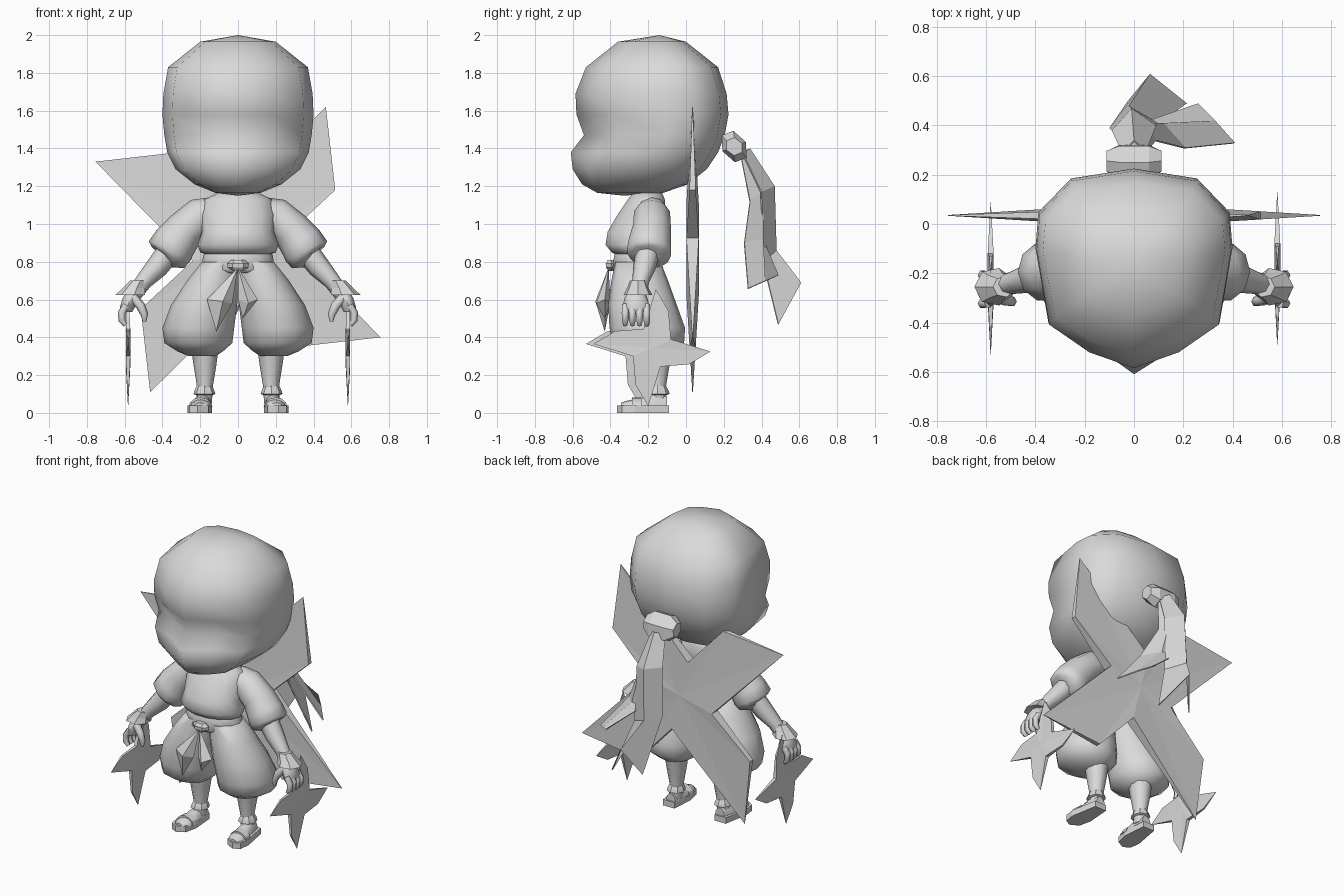
import bpy, bmesh, math
from mathutils import Vector

if "Cube" in bpy.data.objects:
    bpy.data.objects.remove(bpy.data.objects["Cube"], do_unlink=True)

grey = bpy.data.materials.new("plain_grey")
grey.use_nodes = True
grey.diffuse_color = (0.7, 0.7, 0.7, 1)
grey.node_tree.nodes["Principled BSDF"].inputs["Base Color"].default_value = (0.7, 0.7, 0.7, 1)
SIDES = ((1, "left_"), (-1, "right_"))


def finish(name, bm, smooth):
    bmesh.ops.recalc_face_normals(bm, faces=bm.faces[:])
    mesh = bpy.data.meshes.new(name)
    bm.to_mesh(mesh)
    bm.free()
    mesh.materials.append(grey)
    ob = bpy.data.objects.new(name, mesh)
    bpy.context.collection.objects.link(ob)
    if smooth:
        bpy.ops.object.select_all(action="DESELECT")
        ob.select_set(True)
        bpy.context.view_layer.objects.active = ob
        bpy.ops.object.shade_smooth_by_angle(angle=math.radians(smooth))
    return ob


def loft(name, rings, smooth=55, side=1):
    """Skin closed rings of points; a ring of one point closes to a tip."""
    bm = bmesh.new()
    loops = [[bm.verts.new((p[0] * side, p[1], p[2])) for p in r] for r in rings]
    for a, b in zip(loops, loops[1:]):
        n = max(len(a), len(b))
        for i in range(n):
            j = (i + 1) % n
            if len(a) == 1:
                bm.faces.new((a[0], b[i], b[j]))
            elif len(b) == 1:
                bm.faces.new((a[i], a[j], b[0]))
            else:
                bm.faces.new((a[i], a[j], b[j], b[i]))
    for cap in (loops[0], loops[-1]):
        if len(cap) > 2:
            bm.faces.new(cap)
    return finish(name, bm, smooth)


def flat_ring(z, x, y, rx, ry, n=10):
    return [(x + rx * math.cos(math.tau * i / n), y + ry * math.sin(math.tau * i / n), z)
            for i in range(n)]


def tube(name, stations, n=8, smooth=55, side=1):
    """Round limb through stations of x, y, z, radius."""
    pts = [Vector(s[:3]) for s in stations]
    rings = []
    for i, s in enumerate(stations):
        d = (pts[min(i + 1, len(pts) - 1)] - pts[max(i - 1, 0)]).normalized()
        u = d.cross(Vector((0, 1, 0))).normalized()
        v = d.cross(u)
        rings.append([pts[i] + s[3] * (u * math.cos(math.tau * k / n) + v * math.sin(math.tau * k / n))
                      for k in range(n)])
    return loft(name, rings, smooth, side)


def star(name, centre, tip, corner, notch, depth, place):
    """Slab of four hooked blades, sharpened towards the tips."""
    bm = bmesh.new()
    sheets = []
    for d in (depth, -depth):
        rim = []
        for k in range(4):
            c, s = math.cos(k * math.pi / 2), math.sin(k * math.pi / 2)
            for (a, b), t in ((corner, d * .5), (tip, d * .05), (notch, d)):
                rim.append(bm.verts.new(Vector(centre) + Vector(place(a * c - b * s, a * s + b * c, t))))
        hub = bm.verts.new(Vector(centre) + Vector(place(0, 0, d)))
        for i in range(len(rim)):
            bm.faces.new((hub, rim[i], rim[(i + 1) % len(rim)]))
        sheets.append(rim)
    a, b = sheets
    for i in range(len(a)):
        j = (i + 1) % len(a)
        bm.faces.new((a[i], a[j], b[j], b[i]))
    return finish(name, bm, 0)


def sheet(name, rows):
    """Folded cloth from rows of points."""
    bm = bmesh.new()
    grid = [[bm.verts.new(p) for p in r] for r in rows]
    for a, b in zip(grid, grid[1:]):
        for i in range(len(a) - 1):
            bm.faces.new((a[i], a[i + 1], b[i + 1], b[i]))
    ob = finish(name, bm, 0)
    mod = ob.modifiers.new("thickness", "SOLIDIFY")
    mod.thickness = 0.008
    return ob


# Head: half outline as width fraction, front-to-back fraction and eye hollow weight
HALF = [(0, 0, 0), (.46, .08, 1), (.87, .22, .25), (1, .6, 0), (.97, .78, 0), (.64, .95, 0), (0, 1, 0)]


def head_ring(z, w, front, back, dent=0):
    half = [(w * x, front + (back - front) * (t + dent * k), z) for x, t, k in HALF]
    return half + [(-x, y, zz) for x, y, zz in half[-2:0:-1]]


loft("head", [
    [(0, -.14, 2.0)],
    head_ring(1.965, .2, -.36, .0), head_ring(1.83, .37, -.53, .17),
    head_ring(1.69, .395, -.585, .215), head_ring(1.58, .4, -.58, .225, .02),
    head_ring(1.47, .39, -.54, .205, .06), head_ring(1.38, .375, -.61, .17, .08),
    head_ring(1.29, .33, -.6, .11, .04), head_ring(1.21, .23, -.55, .01, .03),
    head_ring(1.165, .12, -.47, -.12),
    [(0, -.33, 1.15)]], smooth=80)

# Headband knot and its two tails
loft("headband_knot", [
    [(x, .255 + ry * math.cos(a) - rz * math.sin(a) * .5, 1.41 + rz * math.sin(a) + ry * math.cos(a) * .4)
     for a in [math.tau * i / 6 for i in range(6)]]
    for x, ry, rz in ((-.112, .042, .045), (-.06, .062, .082), (.06, .062, .082), (.112, .042, .045))], smooth=0)
sheet("headband_tail_long", [
    [(-.05, .29, 1.38), (0, .34, 1.4), (.05, .3, 1.38)],
    [(-.09, .38, 1.2), (-.01, .47, 1.2), (.09, .4, 1.17)],
    [(-.1, .39, .88), (-.02, .48, .86), (.1, .41, .8)],
    [(-.025, .5, .5), (.065, .61, .69), (.215, .49, .47)]])
sheet("headband_tail_short", [
    [(-.02, .31, 1.38), (.02, .32, 1.39), (.05, .29, 1.37)],
    [(0, .41, 1.2), (.05, .41, 1.18), (.09, .34, 1.12)],
    [(.03, .41, .92), (.12, .41, .92), (.21, .31, .9)],
    [(.26, .49, .73), (.33, .42, .7), (.41, .33, .66)]])

# Neck, shirt and belt
loft("neck", [flat_ring(z, 0, -.2, .07, .065) for z in (1.1, 1.22)])
loft("shirt", [flat_ring(z, 0, y, rx, ry, 14) for z, y, rx, ry in (
    (1.18, -.2, .08, .07), (1.13, -.21, .18, .1), (1.05, -.235, .2, .13), (.96, -.265, .19, .153),
    (.89, -.272, .215, .158), (.85, -.262, .2, .135), (.84, -.26, .17, .115))], smooth=70)
loft("belt", [flat_ring(z, 0, -.255, r, r * .7, 14) for z, r in ((.86, .17), (.83, .185), (.76, .195), (.74, .17))])

# Belt knot and hanging ends
loft("belt_knot", [flat_ring(z, 0, -.395, r, r * .6, 6)
                   for z, r in ((.81, .035), (.79, .058), (.77, .055), (.75, .025))], smooth=0)
for name, left, right, low, fold in (
        ("belt_end_right", (-.165, -.43, .6), (-.03, -.43, .58), (-.115, -.43, .43), (-.08, -.48, .59)),
        ("belt_end_left", (.0, -.43, .6), (.105, -.43, .6), (.025, -.43, .5), (.055, -.475, .58))):
    back = (fold[0], -.4, fold[2])
    loft(name, [[(0, -.41, .77)], [left, fold, right, back], [low]], smooth=0)

for s, side in SIDES:
    # Puffed sleeve, forearm and flared cuff
    tube(side + "sleeve", [(.12, -.18, 1.06, .085), (.2, -.18, 1.04, .1), (.28, -.18, .97, .105),
                           (.335, -.19, .9, .117), (.363, -.195, .855, .122), (.373, -.195, .825, .105),
                           (.39, -.2, .815, .05)], 10, 70, s)
    tube(side + "forearm", [(.36, -.2, .86, .065), (.43, -.22, .77, .06), (.5, -.24, .695, .045),
                            (.555, -.25, .62, .04)], 8, 70, s)
    loft(side + "cuff", [flat_ring(z, x, -.255, r, r * .95, 7) for z, x, r in (
        (.7, .527, .045), (.66, .55, .062), (.625, .566, .082), (.635, .56, .04))], 0, s)

    # Hand with curled fingers and thumb
    loft(side + "palm", [flat_ring(z, x, -.265, rx, ry, 8) for z, x, rx, ry in (
        (.66, .545, .03, .035), (.61, .57, .04, .06), (.56, .585, .04, .072), (.535, .59, .03, .068))], 60, s)
    for i in range(4):
        y = -.322 + i * .038
        tube(f"{side}finger_{i + 1}", [(.59, y, .57, .02), (.615, y, .53, .021),
                                       (.615, y, .49, .019), (.595, y, .465, .012)], 6, 70, s)
    tube(side + "thumb", [(.555, -.295, .61, .026), (.515, -.31, .565, .025),
                          (.495, -.315, .52, .02), (.495, -.315, .485, .01)], 6, 70, s)

    # Balloon trouser leg, shin and ankle wrap
    loft(side + "trouser_leg", [flat_ring(z, x, y, rx, ry, 12) for z, x, y, rx, ry in (
        (.8, .09, -.255, .1, .12), (.7, .13, -.245, .14, .15), (.57, .18, -.23, .175, .182),
        (.45, .21, -.205, .19, .2), (.37, .21, -.2, .18, .19), (.325, .2, -.19, .12, .13),
        (.3, .19, -.18, .07, .08))], 70, s)
    loft(side + "shin", [flat_ring(z, x, -.15, r, r * 1.1) for z, x, r in (
        (.36, .175, .075), (.25, .175, .06), (.14, .175, .042), (.05, .18, .042))], 70, s)
    loft(side + "ankle_wrap", [flat_ring(z, .178, -.15, r, r * 1.1, 8) for z, r in (
        (.145, .04), (.12, .052), (.1, .058), (.095, .045))], 0, s)

    # Sandal: sole, foot and strap
    outline = [(-.04, -.09), (.045, -.09), (.055, -.17), (.068, -.27), (.055, -.34), (.01, -.365),
               (-.045, -.335), (-.06, -.25)]
    loft(side + "sole", [[(.193 + x - .05 * (y + .15), y, z) for x, y in outline] for z in (0, .04)], 0, s)
    loft(side + "foot", [[(.187 + w * math.cos(a) - .08 * (y + .15), y, .035 + h * max(0, math.sin(a)))
                          for a in [math.pi * k / 6 for k in range(7)]]
                         for y, w, h in ((-.1, .035, .055), (-.16, .045, .075), (-.24, .053, .045),
                                         (-.31, .053, .03), (-.345, .03, .018))], 60, s)
    loft(side + "strap", [[(.193 + .062 * math.cos(a) - .05 * (y + .15), y, .03 + .052 * max(0, math.sin(a)))
                           for a in [math.pi * k / 6 for k in range(7)]] for y in (-.285, -.235)], 30, s)

    # Small throwing star held in the hand
    star(side + "hand_star", (s * .582, -.2 + s * .02, .345), (.31, -.02), (.195, -.088), (.1, .045), .012,
         lambda a, b, d: (d, a, b))

# Large star carried on the back
star("back_star", (0, .035, .865), (.465, .755), (.515, .315), (-.06, .24), .033,
     lambda a, b, d: (a, d, b))
